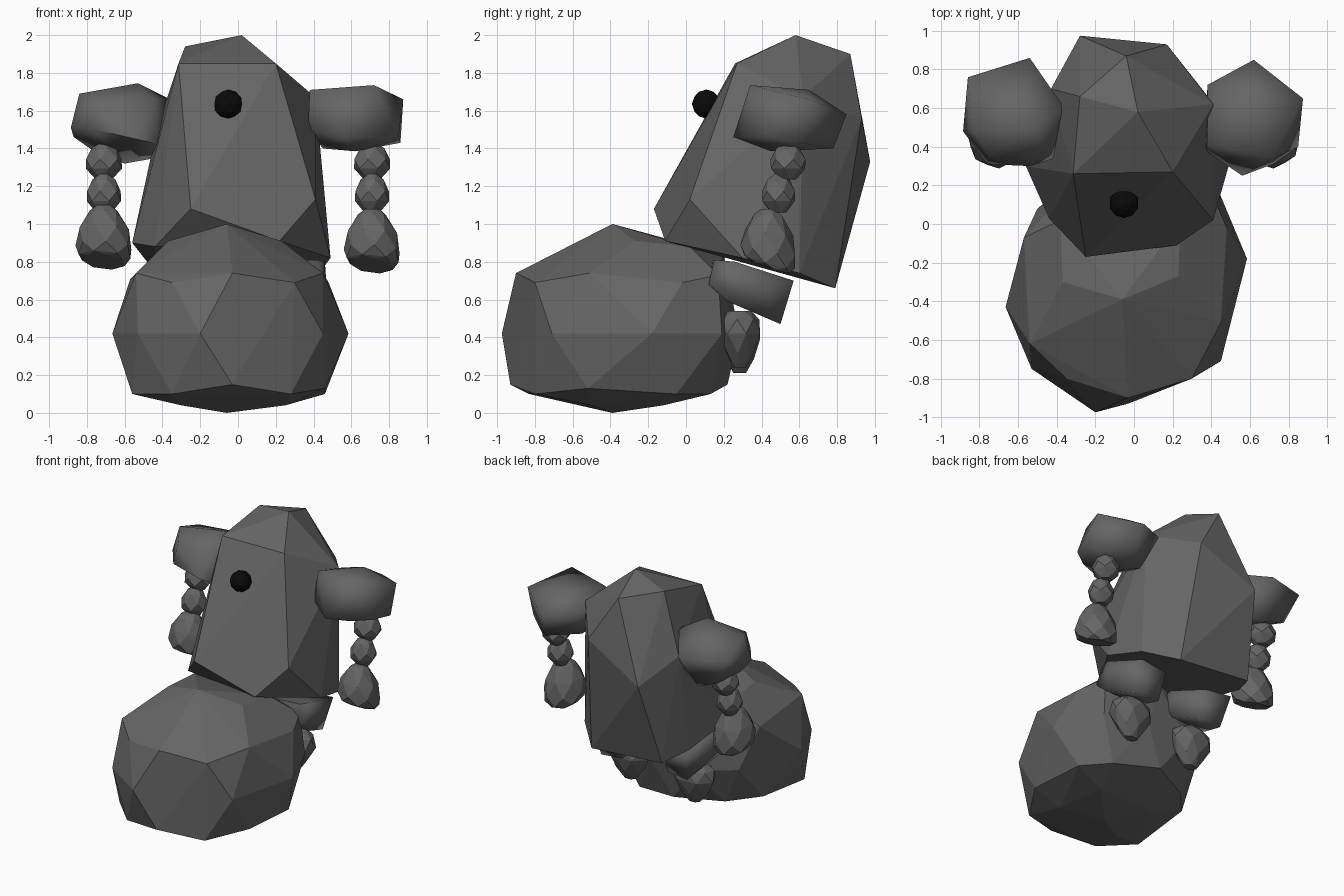
import bpy, bmesh, math


def material(name, rgb):
    m = bpy.data.materials.new(name)
    m.diffuse_color = (*rgb, 1)
    return m


STONE = material("grey stone", (0.13, 0.13, 0.13))
BLACK = material("black", (0.003, 0.003, 0.003))


def rock(name, points, smooth=None):
    """Convex boulder through the given corner points."""
    bm = bmesh.new()
    for p in points:
        bm.verts.new(p)
    bmesh.ops.convex_hull(bm, input=bm.verts)
    loose = [v for v in bm.verts if not v.link_faces]
    bmesh.ops.delete(bm, geom=loose, context='VERTS')
    bmesh.ops.dissolve_limit(bm, angle_limit=math.radians(4), verts=bm.verts, edges=bm.edges)
    bmesh.ops.recalc_face_normals(bm, faces=bm.faces)
    me = bpy.data.meshes.new(name)
    bm.to_mesh(me)
    bm.free()
    me.materials.append(STONE)
    ob = bpy.data.objects.new(name, me)
    bpy.context.collection.objects.link(ob)
    if smooth:
        bpy.ops.object.select_all(action='DESELECT')
        ob.select_set(True)
        bpy.context.view_layer.objects.active = ob
        bpy.ops.object.shade_smooth_by_angle(angle=math.radians(smooth))
    return ob


def pebble(name, centre, rx, ry, z0, z1, profile, sides=6, lean=(0, 0)):
    """Faceted stone from twisted rings; profile holds (height, width) fractions."""
    pts = []
    for k, (h, w) in enumerate(profile):
        for i in range(sides):
            a = 2 * math.pi * (i + 0.5 * (k % 2)) / sides + 0.3
            tilt = (lean[0] * math.cos(a) + lean[1] * math.sin(a)) * (1 - h)
            pts.append((centre[0] + rx * w * math.cos(a), centre[1] + ry * w * math.sin(a),
                        z0 + (z1 - z0) * h + tilt))
    return rock(name, pts)


# Large boulder at the front
rock("front_boulder", [
    (-.06, -.39, 1.0), (-.06, -.39, 0),
    (-.37, -.30, .91), (.23, -.27, .91), (.24, .02, .88), (-.38, .02, .88), (-.05, .2, .84),
    (-.54, -.62, .74), (-.35, -.80, .69), (-.03, -.90, .74), (.30, -.80, .69),
    (.45, -.51, .74), (.48, -.02, .69), (.40, .17, .73), (-.35, .17, .74), (-.57, -.07, .71),
    (-.20, -.975, .42), (.45, -.71, .42), (.585, -.18, .42), (.43, .19, .42), (.1, .28, .42),
    (-.25, .28, .42), (-.5, .08, .42), (-.665, -.43, .42), (-.53, -.75, .42),
    (-.56, -.62, .1), (-.35, -.83, .1), (-.03, -.93, .15), (.28, -.8, .1), (.46, -.52, .13),
    (.46, -.05, .1), (.3, .13, .1), (-.05, .22, .15), (-.37, .06, .14), (-.55, -.14, .15),
    (.25, -.5, .04), (-.3, -.55, .04), (.2, -.12, .04), (-.25, -.14, .05),
])

# Tall leaning body
rock("body", [
    (.02, .58, 2.0), (-.28, .66, 1.94), (-.04, .87, 1.9), (-.315, .26, 1.85), (.20, .27, 1.85),
    (.41, .62, 1.67), (.17, .93, 1.56), (-.28, .975, 1.33), (-.43, .70, 1.5),
    (-.25, -.17, 1.08), (.41, .02, 1.13), (.22, -.11, .91), (-.44, .03, .88), (-.56, .30, .9),
    (.49, .30, .82), (.43, .60, .74), (.24, .79, .66), (-.36, .80, .71), (-.45, .60, .76),
])

# Eye set into the face
bpy.ops.mesh.primitive_ico_sphere_add(subdivisions=2, radius=.077, location=(-.052, .108, 1.635))
eye = bpy.context.object
eye.name = "eye"
eye.data.materials.append(BLACK)

# Shoulders
rock("right_shoulder", [
    (.38, .42, 1.71), (.38, .72, 1.62), (.62, .85, 1.58), (.72, .34, 1.735), (.875, .65, 1.66),
    (.60, .65, 1.71), (.56, .25, 1.46), (.37, .38, 1.50), (.85, .40, 1.47), (.86, .60, 1.43),
    (.65, .78, 1.40), (.45, .60, 1.40), (.72, .31, 1.46), (.62, .45, 1.385),
], 80)
rock("left_shoulder", [
    (-.84, .50, 1.69), (-.53, .50, 1.745), (-.36, .60, 1.66), (-.54, .86, 1.58), (-.86, .76, 1.60),
    (-.885, .48, 1.51), (-.76, .31, 1.50), (-.54, .30, 1.45), (-.41, .34, 1.42), (-.74, .68, 1.37),
    (-.60, .70, 1.32), (-.87, .58, 1.46), (-.43, .62, 1.35), (-.75, .35, 1.64), (-.45, .38, 1.66),
], 80)

# Hanging arm stones and heavy fists
BEAD = [(0, .45), (.3, 1), (.55, 1), (.85, .68), (1, .25)]
FIST = [(0, .75), (.07, .93), (.27, 1), (.58, .88), (.9, .5), (1, .25)]
for side, x, low in (("right", .71, -.02), ("left", -.71, 0)):
    pebble(side + "_upper_arm", (x, .54), .098, .095, 1.235, 1.43, BEAD)
    pebble(side + "_forearm", (x, .49), .093, .09, 1.06, 1.265, BEAD)
    pebble(side + "_fist", (x, .437), .152, .15, .80 + low, 1.10 + low, FIST, 7, (-.012, -.04))

# Thighs and feet tucked behind the boulder
for side, s, low in (("right", 1, 0), ("left", -1, -.03)):
    rock(side + "_thigh", [
        (s * x, y, z) for x, y, z in (
            (.14, .14, .80), (.42, .15, .81), (.46, .26, .80), (.12, .26, .78), (.40, .57, .70),
            (.18, .56, .68), (.47, .40, .66), (.10, .38, .66), (.36, .50, .47), (.19, .49, .48),
            (.45, .22, .59), (.12, .2, .6), (.44, .12, .68), (.14, .12, .68))], 80)
    pebble(side + "_foot", (s * .27, .285), .17, .115, .24 + low, .54 + low,
           [(0, .3), (.25, .65), (.6, 1), (.85, .9), (1, .55)], 7)
